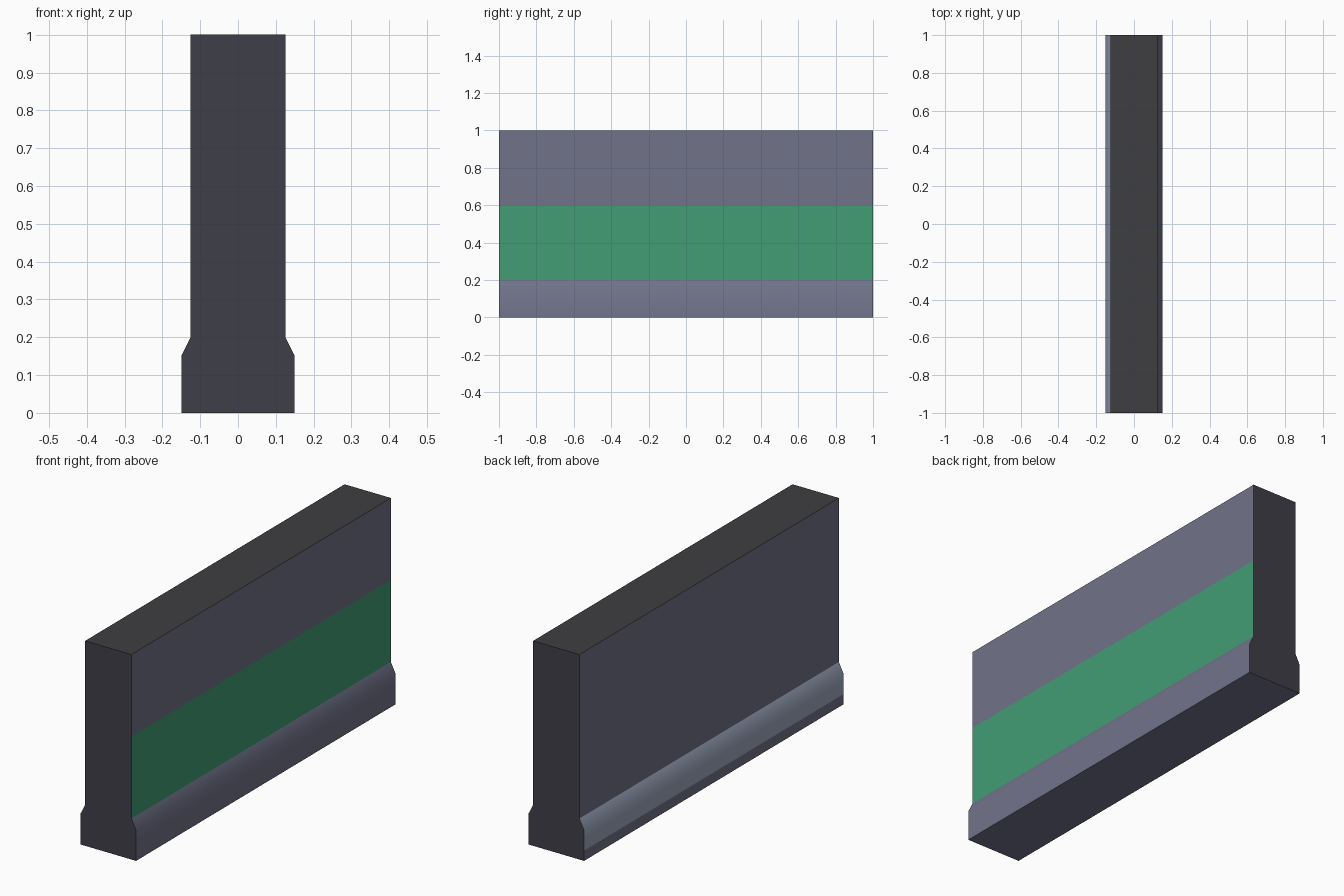
import bpy, bmesh, math

if "Cube" in bpy.data.objects:
    bpy.data.objects.remove(bpy.data.objects["Cube"])


def make_material(name, rgb):
    # sRGB 0-255 to linear
    lin = [((c / 255 + 0.055) / 1.055) ** 2.4 for c in rgb]
    m = bpy.data.materials.new(name)
    m.diffuse_color = (*lin, 1.0)
    m.use_nodes = True
    m.node_tree.nodes["Principled BSDF"].inputs["Base Color"].default_value = m.diffuse_color
    return m


PAINT, STRIPE, ENDS, TOP, SKIRT = range(5)
materials = [
    make_material("blue_grey_paint", (113, 115, 138)),
    make_material("green_stripe", (66, 157, 118)),
    make_material("dark_ends", (63, 62, 72)),
    make_material("dark_top", (63, 62, 66)),
    make_material("light_skirting", (157, 167, 191)),
]

# Wall cross-section (x, z): right side upwards, then left side downwards
right = [(0.15, 0), (0.15, 0.15), (0.125, 0.2), (0.125, 0.6), (0.125, 1)]
left = [(-0.125, 1), (-0.125, 0.2), (-0.15, 0.15), (-0.15, 0.05), (-0.15, 0)]

bm = bmesh.new()
front = bm.faces.new([bm.verts.new((x, -1, z)) for x, z in right + left])
# Extrude the profile along the length, keeping the front cap
ext = bmesh.ops.extrude_face_region(bm, geom=[front], use_keep_orig=True)
moved = [g for g in ext["geom"] if isinstance(g, bmesh.types.BMVert)]
bmesh.ops.translate(bm, vec=(0, 2, 0), verts=moved)
bmesh.ops.recalc_face_normals(bm, faces=bm.faces)

# Colours by direction and height
for f in bm.faces:
    f.normal_update()
    n, z = f.normal, f.calc_center_median().z
    if abs(n.y) > 0.5:
        f.material_index = ENDS
    elif n.z > 0.9:
        f.material_index = TOP
    elif n.x > 0.99 and 0.2 < z < 0.6:
        f.material_index = STRIPE
    elif n.x < -0.5 and 0.05 < z < 0.2:
        f.material_index = SKIRT
    else:
        f.material_index = PAINT

mesh = bpy.data.meshes.new("wall_panel")
bm.to_mesh(mesh)
bm.free()
for m in materials:
    mesh.materials.append(m)
wall = bpy.data.objects.new("wall_panel", mesh)
bpy.context.collection.objects.link(wall)

# Soft skirting slope, sharp corners and a sharp line above the skirting
bpy.context.view_layer.objects.active = wall
wall.select_set(True)
bpy.ops.object.shade_smooth_by_angle(angle=math.radians(30))
for e in mesh.edges:
    if all(abs(mesh.vertices[v].co.z - 0.2) < 0.001 for v in e.vertices):
        e.use_edge_sharp = True
